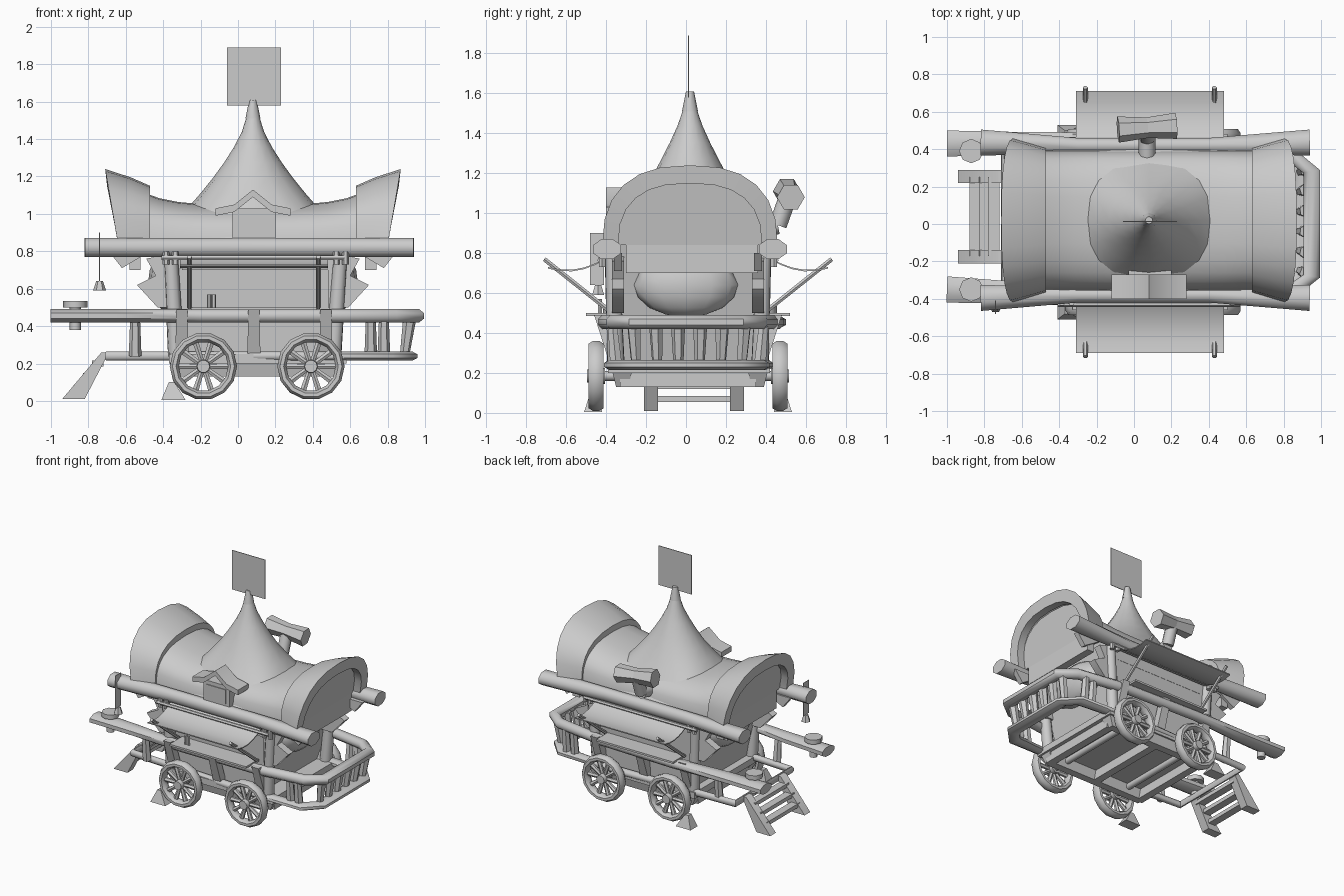
import bpy, bmesh, math
from mathutils import Vector, Matrix

if "Cube" in bpy.data.objects:
    bpy.data.objects.remove(bpy.data.objects["Cube"])

grey = bpy.data.materials.new("pale grey")
grey.use_nodes = True
tone = (0.6, 0.6, 0.6, 1)
grey.diffuse_color = tone
grey.node_tree.nodes["Principled BSDF"].inputs["Base Color"].default_value = tone

# Shared measures: centre of the wagon body, heights of the main levels
MID_X, MID_Y = 0.08, 0.02
EAVE, RAILING, COUNTER, FLOOR, WALL = 0.86, 0.455, 0.5, 0.24, 0.36


def finish(name, mesh_data):
    bmesh.ops.recalc_face_normals(mesh_data, faces=mesh_data.faces)
    mesh = bpy.data.meshes.new(name)
    mesh_data.to_mesh(mesh)
    mesh_data.free()
    mesh.materials.append(grey)
    part = bpy.data.objects.new(name, mesh)
    bpy.context.collection.objects.link(part)
    bpy.ops.object.select_all(action='DESELECT')
    part.select_set(True)
    bpy.context.view_layer.objects.active = part
    bpy.ops.object.shade_smooth_by_angle(angle=math.radians(50))


def loft(name, rings, open_arch=False, loop=False):
    mesh_data = bmesh.new()
    rows = [[mesh_data.verts.new(point) for point in ring] for ring in rings]
    pairs = list(zip(rows, rows[1:]))
    if loop:
        pairs.append((rows[-1], rows[0]))
    count = len(rows[0])
    for near, far in pairs:
        for i in range(count - 1 if open_arch else count):
            j = (i + 1) % count
            mesh_data.faces.new((near[i], near[j], far[j], far[i]))
    if not loop and not open_arch:
        mesh_data.faces.new(rows[0])
        mesh_data.faces.new(rows[-1])
    finish(name, mesh_data)


def angles(count, shift=0.0):
    return [math.tau * (k + shift) / count for k in range(count)]


def power(value, exponent):
    return math.copysign(abs(value) ** exponent, value)


def prism(name, outline, start, end):
    # side outline in x and z, extruded along y
    loft(name, [[(x, y, z) for x, z in outline] for y in (start, end)])


def box(name, left, right, front, back, bottom, top):
    prism(name, [(left, bottom), (right, bottom), (right, top), (left, top)], front, back)


def slab(x, y, z, half_x, half_y):
    return [(x + i * half_x, y + j * half_y, z) for i, j in ((-1, -1), (1, -1), (1, 1), (-1, 1))]


def rod(name, start, end, radius, tip=None, sides=8):
    start, end = Vector(start), Vector(end)
    turn = (end - start).to_track_quat('Z', 'Y')
    circle = [turn @ Vector((math.cos(a), math.sin(a), 0)) for a in angles(sides)]
    loft(name, [[start + d * radius for d in circle], [end + d * (tip or radius) for d in circle]])


def rail(name, path, height, loop=False):
    # sweep a rounded bar along points given as x, y, width; z is added by the caller's level
    level, points = path
    last = len(points) - 1
    rings = []
    for i, (x, y, width) in enumerate(points):
        before = points[i - 1] if i or loop else points[0]
        after = points[(i + 1) % len(points)] if i < last or loop else points[last]
        along = Vector((after[0] - before[0], after[1] - before[1], 0)).normalized()
        across = Vector((-along.y, along.x, 0)) * width * 0.54
        up = Vector((0, 0, height * 0.54))
        rings.append([Vector((x, y, level)) + across * math.cos(a) + up * math.sin(a)
                      for a in angles(8, shift=0.5)])
    loft(name, rings, loop=loop)


def arch(x, half_width, top, lean=0.0, base=EAVE, steps=12):
    ring = []
    for i in range(steps + 1):
        a = math.pi * i / steps
        rise = max(math.sin(a), 0) ** 0.8
        ring.append((x + lean * rise, MID_Y + power(math.cos(a), 0.8) * half_width, base + rise * (top - base)))
    return ring


# Roof: barrel lifting at both ends
loft("roof_barrel", [arch(MID_X + s / 10, 0.37, 1.05 + 0.07 * (s / 6) ** 4) for s in range(-6, 7)])

# Flared end hoods with a thick rim, gable and valance
for s, side in ((1, "left"), (-1, "right")):
    hood = [arch(MID_X + s * 0.55, 0.36, 1.08)]
    for flare in (0, 0.5, 1):
        hood.append(arch(MID_X + s * (0.55 + 0.17 * flare), 0.385 + 0.055 * flare, 1.15 + 0.09 * flare,
                         lean=s * 0.07 * flare ** 2, base=EAVE - 0.03 * flare))
    for depth in (0.72, 0.66):
        hood.append(arch(MID_X + s * depth, WALL, 1.15, lean=s * 0.06, base=0.84))
    loft(side + "_hood", hood, open_arch=True)
    loft(side + "_gable", [arch(MID_X + s * depth, 0.37, 1.15, lean=s * 0.05, base=0.84) for depth in (0.64, 0.66)])
    box(side + "_valance", MID_X + s * 0.6, MID_X + s * 0.66, -0.3, WALL, 0.7, EAVE)

# Spire easing from a squarish foot to a round tip
spire = []
for i in range(9):
    t = i / 8
    corner = min(1, 0.5 + t)
    wide, deep = 0.034 + 0.48 * (1 - t) ** 1.4, 0.034 + 0.35 * (1 - t) ** 1.2
    spire.append([(MID_X + wide * power(math.cos(a), corner), MID_Y + deep * power(math.sin(a), corner),
                   EAVE + 0.66 * t) for a in angles(16)])
loft("spire", spire)
rod("finial", (MID_X, MID_Y, 1.51), (MID_X, MID_Y, 1.61), 0.04, tip=0.02)
box("flag", -0.06, 0.23, 0.01, 0.015, 1.58, 1.89)

# Dormer under a peaked chevron roof
box("dormer", -0.03, 0.2, -0.39, -0.2, EAVE, 1.03)
ridge = [(MID_X + x, z) for x, z in ((-0.2, 1.03), (-0.1, 1.05), (0, 1.13), (0.1, 1.05), (0.2, 1.03))]
prism("dormer_roof", ridge + [(x, z - 0.04) for x, z in reversed(ridge)], -0.4, -0.27)
box("dormer_window", 0, 0.17, -0.396, -0.39, 0.89, 1)

# Stovepipe elbow with a cross-laid cowl
elbow, cowl = Vector((0.07, 0.46, 0.94)), Vector((0.07, 0.515, 1.095))
rod("stovepipe_root", elbow - Vector((0, 0.1, 0.02)), elbow, 0.045)
rod("stovepipe", elbow, cowl, 0.045)
for s in (1, -1):
    rod("cowl_half", cowl, cowl + s * Vector((0.155, 0.01, -0.015)), 0.055, tip=0.07, sides=6)

# Body widening upwards, with bulged ends
loft("body", [slab(MID_X - 0.01, MID_Y, z, 0.37 + 0.2 * (z - 0.2), 0.34 + 0.04 * z) for z in (0.2, 0.6, EAVE)])
for s in (1, -1):
    end = MID_X + s * 0.45
    bulge = bmesh.new()
    bmesh.ops.create_uvsphere(bulge, u_segments=12, v_segments=8, radius=1,
                              matrix=Matrix.Translation((end, 0, 0.64)) @ Matrix.Diagonal((0.11, 0.26, 0.16, 1)))
    finish("end_bulge", bulge)
    for y in (MID_Y - WALL, MID_Y + WALL - 0.02):
        # pointed corner brackets and eave brackets
        prism("corner_bracket", [(end + s * x, z) for x, z in ((-0.05, 0.5), (0.06, 0.5), (0.17, 0.62), (0.07, 0.67),
                                                               (0.12, 0.76), (-0.05, 0.8))], y - 0.03, y + 0.03)
        prism("eave_bracket", [(end + s * x, z) for x, z in ((0.1, 0.8), (0.32, 0.8), (0.25, 0.71))],
              y - 0.02, y + 0.02)

# Chassis: floor over an open frame of beams
box("chassis_floor", -0.37, 0.58, -0.39, 0.42, 0.2, 0.25)
for s in (-1, 1):
    y = MID_Y + s * 0.34
    loft("chassis_side", [slab(0.1, y, 0.13, 0.43, 0.03), slab(0.1, y, 0.21, 0.47, 0.05)])
for x in (-0.32, 0.1, 0.52):
    box("chassis_cross", x - 0.03, x + 0.03, -0.33, 0.35, 0.13, 0.21)

# Eave beams, bowed inwards and thicker at the tips
for s, side in ((-1, "front"), (1, "back")):
    beam = [(x, MID_Y + s * y, width) for x, y, width in (
        (-0.82, 0.415, 0.14), (-0.3, 0.4, 0.08), (0.4, 0.4, 0.08), (0.94, 0.415, 0.14))]
    rail(side + "_eave_beam", (0.82, beam), 0.1)


def both_sides(half):
    # run down the back side and return along the front one
    back = [(x, MID_Y - MID_Y * x + y, width) for x, y, width in half]
    front = [(x, MID_Y - MID_Y * x - y, width) for x, y, width in half]
    return back + front[::-1]


# Railing and platform loop around the balcony end
rail("upper_railing", (RAILING, both_sides([(-1, 0.39, 0.14), (-0.65, 0.4, 0.12), (-0.2, 0.43, 0.07),
                                            (0.45, 0.42, 0.07), (0.84, 0.365, 0.08), (0.95, 0.28, 0.09)])), 0.072)
rail("platform_loop", (FLOOR, both_sides([(-0.7, 0.35, 0.04), (0.3, 0.39, 0.06), (0.82, 0.365, 0.1),
                                          (0.91, 0.27, 0.1)])), 0.05, loop=True)
for k in range(-3, 3):
    y = 0.015 + (k + 0.5) * 0.106
    rod("end_baluster", (0.89, y, FLOOR), (0.92, y * 1.05, RAILING), 0.025, tip=0.036, sides=6)

# Side furniture, mirrored front and back
for s in (-1, 1):
    def at(x, y, z):
        return Vector((x, MID_Y / 2 + s * y, z))

    inner, outer = MID_Y / 2 + s * 0.34, MID_Y / 2 + s * 0.51
    for x in (-0.55, 0.71, 0.78):
        rod("side_baluster", at(x, WALL, FLOOR), at(x, 0.38, RAILING), 0.034, tip=0.026, sides=6)
    for x in (-0.3, 0.085, 0.47):
        loft("rail_strut", [slab(*at(x, WALL, FLOOR), 0.035, 0.03), slab(*at(x, 0.44, COUNTER - 0.01), 0.03, 0.03)])
    for x, top_x in ((-0.33, -0.36), (0.51, 0.55)):
        rod("corner_post", at(x, WALL, FLOOR), at(top_x, 0.38, 0.8), 0.045, tip=0.038)
        for shift in (-0.025, 0.025):
            rod("rod_hanger", at(top_x + shift, 0.43, 0.73), at(top_x + shift, 0.43, 0.8), 0.018, sides=6)
    rod("curtain_rod", at(-0.41, 0.44, 0.765), at(0.57, 0.44, 0.765), 0.014, sides=6)
    box("counter", -0.25, 0.42, inner, outer, COUNTER - 0.015, COUNTER)
    box("window_head", -0.3, 0.48, inner, inner + s * 0.04, 0.7, 0.75)

    # sagging cloth awning and its props
    cloth = []
    for i in range(6):
        t = i / 5
        drop = at(0, 0.4 + 0.3 * t, 0.785 - 0.2 * t + 0.145 * t * t)
        cloth.append([drop + Vector((x, 0, z)) for x, z in ((-0.31, 0), (0.48, 0), (0.48, -0.008), (-0.31, -0.008))])
    loft("awning", cloth)
    for x in (-0.26, 0.43):
        rod("awning_prop", at(x, 0.38, COUNTER), at(x, 0.72, 0.77), 0.013, sides=6)

    # rail-end lamp caps and wheel chocks
    cap = Vector((-0.87, MID_Y + s * 0.37, COUNTER))
    rod("rail_cap", cap, cap + Vector((0, 0, 0.035)), 0.065)
    rod("rail_cap_stem", cap - Vector((0, 0, 0.12)), cap, 0.03)
    loft("wheel_chock", [slab(*at(-0.345, 0.475, 0.005), 0.065, 0.045), slab(*at(-0.355, 0.47, 0.1), 0.015, 0.02)])

    # Wheels: rim, hub, spokes
    for x in (-0.185, 0.39):
        centre = at(x, 0.46, 0.185)
        axis = Vector((0, s * 0.045, 0))
        rim = []
        for a in angles(14):
            radial = Vector((math.cos(a), 0, math.sin(a)))
            rim.append([centre + radial * (0.156 + 0.026 * math.cos(b)) + axis * math.sin(b) * 0.9
                        for b in angles(8, shift=0.5)])
        loft("wheel_rim", rim, loop=True)
        rod("wheel_hub", centre - axis, centre + axis, 0.042, tip=0.034, sides=10)
        rod("axle_half", (x, 0, centre.z), centre, 0.025)
        for a in angles(10):
            rod("wheel_spoke", centre, centre + Vector((math.cos(a), 0, math.sin(a))) * 0.15, 0.013, tip=0.019, sides=6)

# Bottles on the counter
for x in (-0.155, -0.13):
    rod("bottle", (x, -0.43, COUNTER), (x, -0.43, COUNTER + 0.07), 0.012, sides=6)

# Entry steps
for y in (-0.21, 0.22):
    prism("step_stringer", [(-0.94, 0.01), (-0.82, 0.01), (-0.69, 0.26), (-0.73, 0.26)], y, y + 0.07)
for k in range(3):
    x, z = -0.85 + 0.05 * k, 0.07 + 0.065 * k
    box("step_tread", x - 0.03, x + 0.03, -0.17, 0.25, z - 0.015, z + 0.015)

# Hanging lantern on a flat strap
hook = Vector((-0.74, -0.44, 0.64))
box("lantern_strap", hook.x - 0.002, hook.x + 0.002, hook.y - 0.04, hook.y + 0.03, hook.z, 0.9)
rod("lantern", hook - Vector((0, 0, 0.05)), hook, 0.035, tip=0.018, sides=6)
